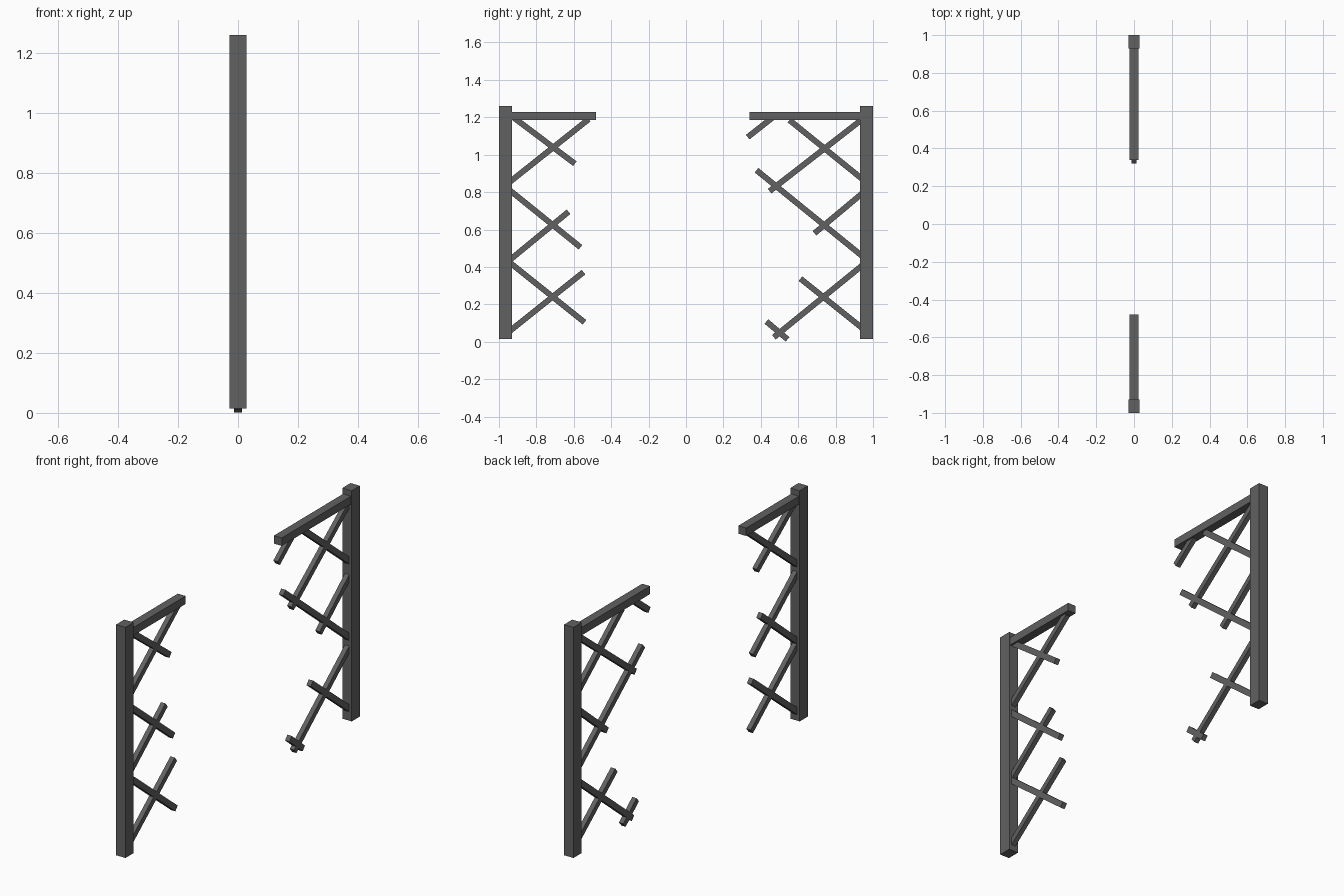
import bpy
from mathutils import Vector

cube = bpy.data.objects.get("Cube")
if cube:
    bpy.data.objects.remove(cube, do_unlink=True)

# One dark grey for the whole frame
steel = bpy.data.materials.new("dark_grey")
steel.use_nodes = True
grey = (0.12, 0.12, 0.12, 1)
steel.diffuse_color = grey
steel.node_tree.nodes["Principled BSDF"].inputs["Base Color"].default_value = grey


def beam(name, start, end, width, depth, tuck=0.0):
    """Square-ended beam in the YZ plane; tuck buries its start in the frame."""
    a, b = Vector((0, *start)), Vector((0, *end))
    along = (b - a).normalized()
    a -= along * tuck
    bpy.ops.mesh.primitive_cube_add(size=1, location=(a + b) / 2)
    obj = bpy.context.object
    obj.name = name
    obj.rotation_euler = (Vector((0, 0, 1)).rotation_difference(along)).to_euler()
    obj.scale = (width, depth, (b - a).length)
    bpy.ops.object.transform_apply(location=False, rotation=True, scale=True)
    obj.data.materials.append(steel)


# Posts and broken top rails
for side, sign, rail_end in (("front", -1, 0.48), ("back", 1, 0.34)):
    beam(side + "_post", (sign * 0.965, 0.015), (sign * 0.965, 1.26), 0.056, 0.07)
    beam(side + "_top_rail", (sign * 0.94, 1.208), (sign * rail_end, 1.208), 0.047, 0.043)

# Broken diagonal braces: attached end, then free end (y, z)
braces = {
    "front": [
        ((-0.917, 1.195), (-0.594, 0.952)), ((-0.93, 0.864), (-0.52, 1.19)),
        ((-0.93, 0.80), (-0.564, 0.505)), ((-0.93, 0.447), (-0.628, 0.695)),
        ((-0.93, 0.414), (-0.543, 0.104)), ((-0.93, 0.067), (-0.548, 0.372)),
    ],
    "back": [
        ((0.93, 1.18), (0.447, 0.805)), ((0.93, 0.88), (0.553, 1.185)),
        ((0.93, 0.783), (0.687, 0.58)), ((0.93, 0.468), (0.377, 0.917)),
        ((0.93, 0.398), (0.47, 0.024)), ((0.93, 0.083), (0.612, 0.337)),
        ((0.452, 1.19), (0.33, 1.094)),
    ],
}
for side, bars in braces.items():
    for i, (start, end) in enumerate(bars, 1):
        beam(f"{side}_brace_{i}", start, end, 0.026, 0.031, 0.02)

# Loose stub crossing the lowest back brace
beam("back_brace_stub", (0.43, 0.108), (0.543, 0.013), 0.026, 0.031)
